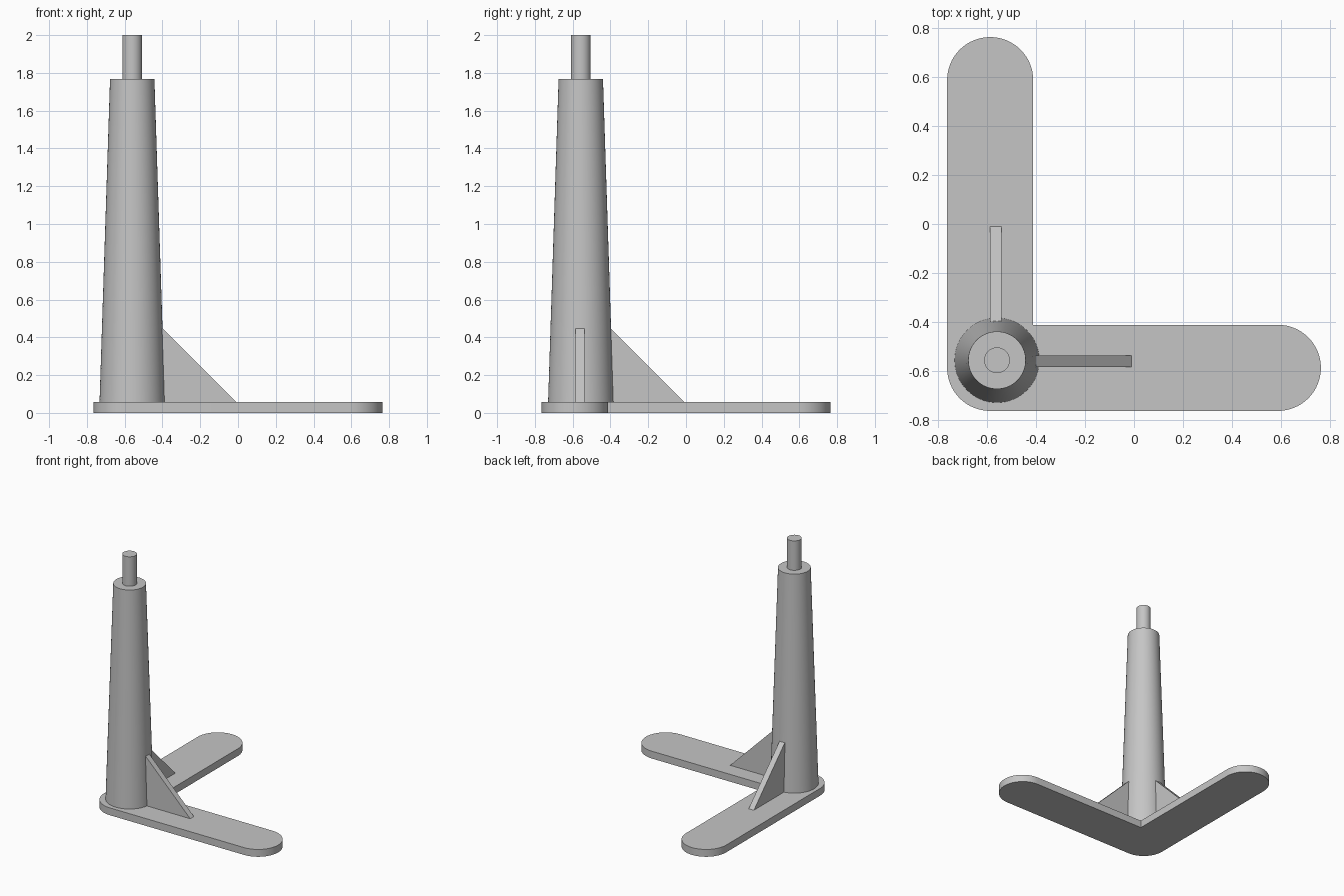
import bpy, bmesh, math
from mathutils import Vector

cube = bpy.data.objects.get("Cube")
if cube:
    bpy.data.objects.remove(cube, do_unlink=True)

grey = bpy.data.materials.new("light_grey")
grey.use_nodes = True
colour = (0.56, 0.56, 0.56, 1)
grey.diffuse_color = colour
grey.node_tree.nodes["Principled BSDF"].inputs["Base Color"].default_value = colour

BASE_TOP = 0.058
POST = Vector((-0.56, -0.557, 0))   # post axis
ARM, RADIUS = -0.588, 0.176         # arm centre line and half width
ARM_END = 0.764 - RADIUS


def extrude(name, outline, direction):
    """Solid made by extruding a closed outline of 3D points."""
    bm = bmesh.new()
    face = bm.faces.new([bm.verts.new(p) for p in outline])
    result = bmesh.ops.extrude_face_region(bm, geom=[face])
    moved = [v for v in result["geom"] if isinstance(v, bmesh.types.BMVert)]
    bmesh.ops.translate(bm, verts=moved, vec=direction)
    bmesh.ops.recalc_face_normals(bm, faces=bm.faces)
    mesh = bpy.data.meshes.new(name)
    bm.to_mesh(mesh)
    bm.free()
    obj = bpy.data.objects.new(name, mesh)
    bpy.context.collection.objects.link(obj)
    finish(obj)


def finish(obj):
    obj.data.materials.append(grey)
    bpy.ops.object.select_all(action="DESELECT")
    obj.select_set(True)
    bpy.context.view_layer.objects.active = obj
    bpy.ops.object.shade_smooth_by_angle(angle=math.radians(30))


def tapered(name, r1, r2, bottom, top):
    bpy.ops.mesh.primitive_cone_add(
        vertices=64, radius1=r1, radius2=r2, depth=top - bottom,
        location=POST + Vector((0, 0, (bottom + top) / 2)))
    obj = bpy.context.object
    obj.name = name
    finish(obj)


def arc(cx, cy, start, end, steps):
    angles = [math.radians(start + (end - start) * i / steps) for i in range(steps + 1)]
    return [(cx + RADIUS * math.cos(a), cy + RADIUS * math.sin(a), 0) for a in angles]


# L-shaped foot with rounded ends and a rounded outer corner
inner = ARM + RADIUS
outline = arc(ARM, ARM, 180, 270, 16)
outline += arc(ARM_END, ARM, -90, 90, 32)
outline += [(inner, inner, 0)]
outline += arc(ARM, ARM_END, 0, 180, 32)
extrude("base_foot", outline, (0, 0, BASE_TOP))

# Tapered post and the peg on top
tapered("post", 0.173, 0.1175, BASE_TOP, 1.767)
tapered("top_peg", 0.0525, 0.0525, 1.767, 2.0)

# Triangular ribs bracing the post along each arm
THICK = 0.046
profile = [(-0.5, BASE_TOP), (-0.01, BASE_TOP), (-0.40, 0.448), (-0.5, 0.448)]
extrude("side_rib", [(d, POST.y - 0.004 - THICK / 2, z) for d, z in profile], (0, THICK, 0))
extrude("back_rib", [(POST.x - 0.005 - THICK / 2, d, z) for d, z in profile], (THICK, 0, 0))
